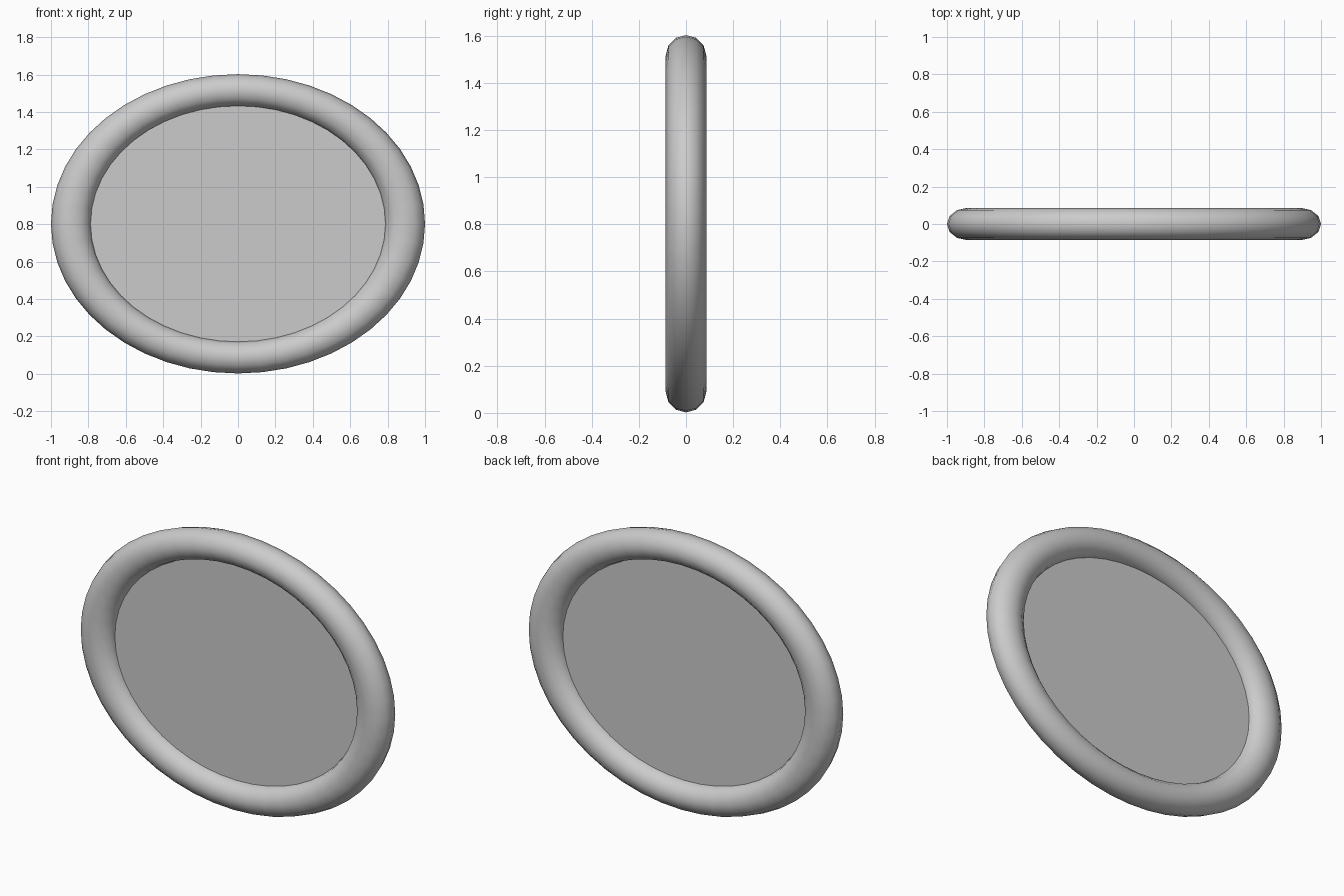
import bpy
import math

if "Cube" in bpy.data.objects:
    bpy.data.objects.remove(bpy.data.objects["Cube"])

STRETCH = 1.25   # the ring is a circle widened along x
MAJOR, MINOR = 0.714, 0.086
CENTRE = (0, 0, 0.802)


def finish(name):
    ob = bpy.context.object
    ob.name = name
    ob.scale = (STRETCH, 1, 1)
    ob.rotation_euler = (math.radians(90), 0, 0)
    bpy.ops.object.transform_apply(location=False, rotation=True, scale=True)
    bpy.ops.object.shade_smooth_by_angle(angle=math.radians(40))
    return ob


# Rounded oval frame
bpy.ops.mesh.primitive_torus_add(major_segments=48, minor_segments=12,
                                 major_radius=MAJOR, minor_radius=MINOR,
                                 location=CENTRE)
finish("oval_frame")

# Thin flat panel set in the middle of the frame, edge hidden in the tube
bpy.ops.mesh.primitive_cylinder_add(vertices=48, radius=MAJOR - 0.06,
                                    depth=0.02, location=CENTRE)
finish("mirror_panel")
